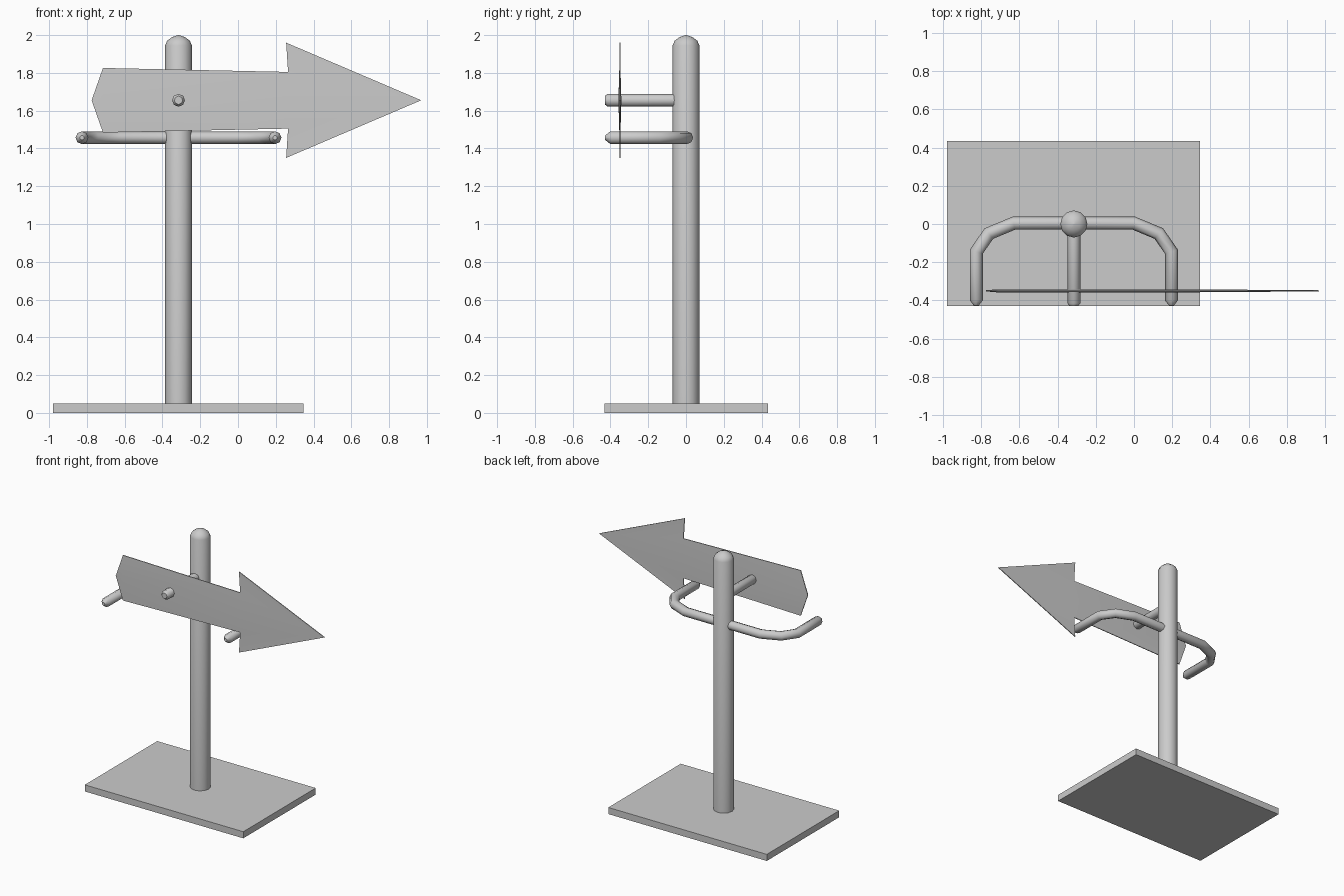
import bpy, bmesh, math
from mathutils import Vector

cube = bpy.data.objects.get("Cube")
if cube:
    bpy.data.objects.remove(cube, do_unlink=True)

POST_X = -0.315

grey = bpy.data.materials.new("plain grey")
grey.use_nodes = True
grey.diffuse_color = (0.6, 0.6, 0.6, 1)
grey.node_tree.nodes["Principled BSDF"].inputs["Base Color"].default_value = (0.6, 0.6, 0.6, 1)


def finish(name, bm, angle=None):
    """Turn a bmesh into a named grey object, smooth below the given angle."""
    bmesh.ops.recalc_face_normals(bm, faces=bm.faces)
    mesh = bpy.data.meshes.new(name)
    bm.to_mesh(mesh)
    bm.free()
    mesh.materials.append(grey)
    obj = bpy.data.objects.new(name, mesh)
    bpy.context.collection.objects.link(obj)
    if angle:
        bpy.ops.object.select_all(action='DESELECT')
        obj.select_set(True)
        bpy.context.view_layer.objects.active = obj
        bpy.ops.object.shade_smooth_by_angle(angle=math.radians(angle))
    return obj


def tube(name, path, radii, sides, angle=50):
    """Sweep a round section along a path, mitring each bend."""
    bm = bmesh.new()
    pts = [Vector(p) for p in path]
    dirs = [(b - a).normalized() for a, b in zip(pts, pts[1:])]
    rings = []
    for i, (p, r) in enumerate(zip(pts, radii)):
        d0, d1 = dirs[max(i - 1, 0)], dirs[min(i, len(dirs) - 1)]
        tangent = (d0 + d1).normalized()
        up = Vector((0, 1, 0)) if abs(tangent.z) > 0.9 else Vector((0, 0, 1))
        side = tangent.cross(up).normalized()
        miter = 1 / tangent.dot(d1)
        ring = []
        for k in range(sides):
            a = math.tau * k / sides
            ring.append(bm.verts.new(p + r * (side * math.cos(a) * miter + up * math.sin(a))))
        rings.append(ring)
    for a, b in zip(rings, rings[1:]):
        for k in range(sides):
            n = (k + 1) % sides
            bm.faces.new((a[k], a[n], b[n], b[k]))
    bm.faces.new(rings[0])
    bm.faces.new(rings[-1])
    return finish(name, bm, angle)


# Base plate
bm = bmesh.new()
bmesh.ops.create_cube(bm, size=1)
bmesh.ops.scale(bm, vec=(1.325, 0.865, 0.05), verts=bm.verts)
bmesh.ops.translate(bm, vec=(-0.317, 0.002, 0.025), verts=bm.verts)
finish("base_plate", bm)

# Post with a domed top
heights = (0.04, 1.945, 1.97, 1.99, 2.0)
tube("post", [(POST_X, 0, z) for z in heights], (0.071, 0.071, 0.06, 0.034, 0.004), 12)

# Bent side arms, mirrored about the post
ARM = [(0.05, 0.004), (0.315, 0.004), (0.445, -0.05), (0.511, -0.145),
       (0.511, -0.4), (0.511, -0.428)]
for name, s in (("left_arm", 1), ("right_arm", -1)):
    tube(name, [(POST_X + s * x, y, 1.457) for x, y in ARM], [0.034] * 5 + [0.012], 8)

# Straight peg through the arrow
tube("centre_peg", [(POST_X, y, 1.655) for y in (-0.05, -0.415, -0.43)],
     (0.034, 0.034, 0.022), 8)

# Arrow board: upper half outline mirrored over the spine, thicker along the middle
ARROW_Y, MID_Z = -0.35, 1.655
TAIL, TIP = (-0.775, 0), (0.97, 0)
UPPER = [(-0.715, 0.171), (0.265, 0.15), (0.255, 0.305)]
SPINE = [-0.715, 0.265, 0.265]
bm = bmesh.new()


def vert(x, z, y):
    return bm.verts.new((x, ARROW_Y + y, MID_Z + z))


for face in (-1, 1):
    edge, core = face * 0.003, face * 0.008
    for s in (-1, 1):
        outline = [vert(x, s * z, edge) for x, z in UPPER]
        tail, tip = vert(*TAIL, edge), vert(*TIP, edge)
        rear, neck = vert(SPINE[0], 0, core), vert(SPINE[1], 0, core)
        bm.faces.new((tail, outline[0], rear))
        bm.faces.new((rear, outline[0], outline[1], neck))
        bm.faces.new((neck, outline[1], tip))
        bm.faces.new((outline[1], outline[2], tip))
bmesh.ops.remove_doubles(bm, verts=bm.verts, dist=0.0005)
# Close the rim between front and back
rim = [e for e in bm.edges if e.is_boundary]
bmesh.ops.bridge_loops(bm, edges=rim)
finish("arrow_board", bm, 40)
